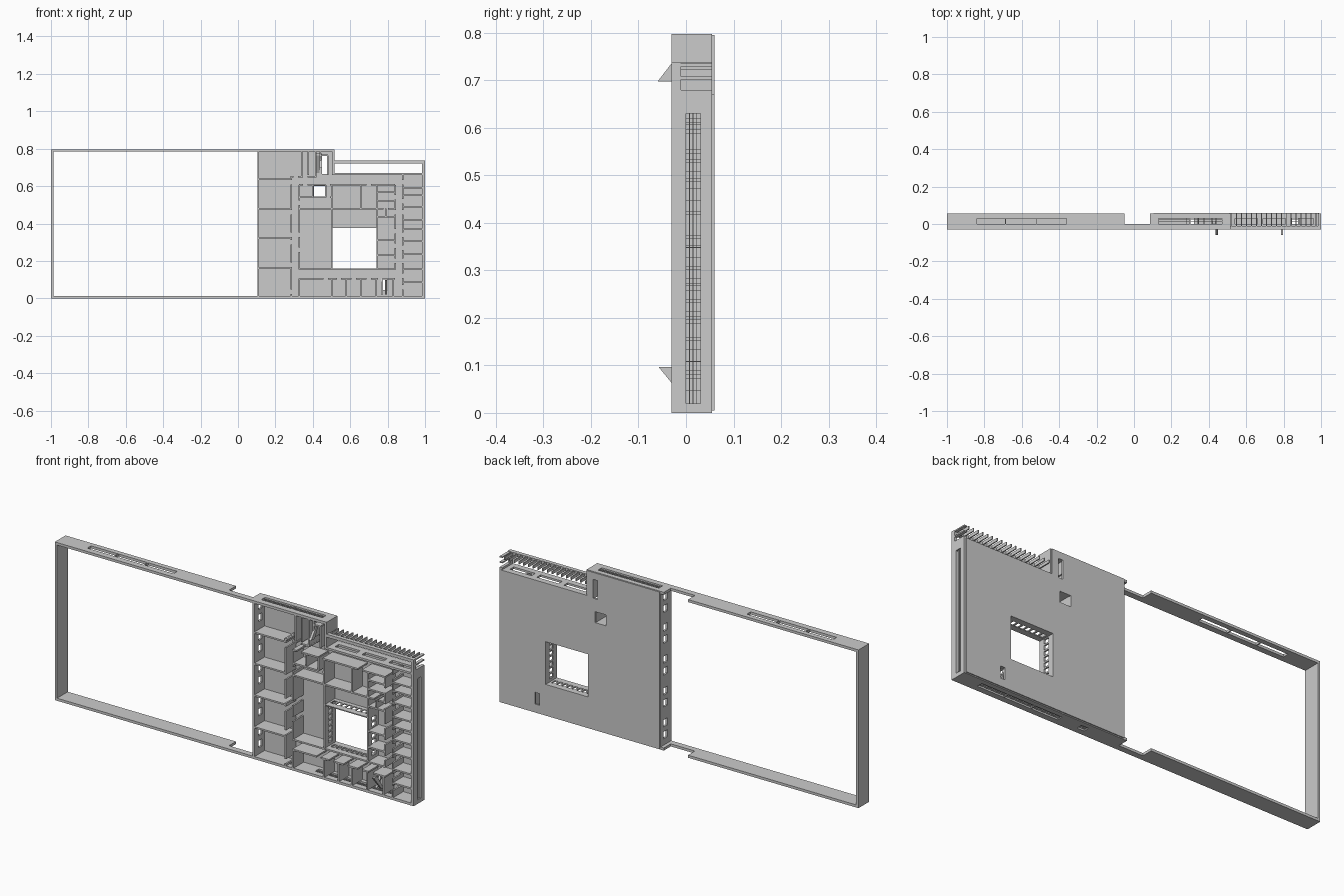
import bpy, bmesh

if "Cube" in bpy.data.objects:
    bpy.data.objects.remove(bpy.data.objects["Cube"])

Y0, Y1 = -0.03, 0.055      # wall top (open side) and floor side
T = 0.008                  # inner wall thickness


def finish(name, bm):
    bmesh.ops.recalc_face_normals(bm, faces=bm.faces)
    me = bpy.data.meshes.new(name)
    bm.to_mesh(me)
    bm.free()
    ob = bpy.data.objects.new(name, me)
    bpy.context.collection.objects.link(ob)
    return ob


def boxes(name, items):
    """One object from boxes given as (x0, x1, y0, y1, z0, z1)."""
    bm = bmesh.new()
    for x0, x1, y0, y1, z0, z1 in items:
        vs = bmesh.ops.create_cube(bm, size=1)["verts"]
        for v in vs:
            v.co.x = x0 if v.co.x < 0 else x1
            v.co.y = y0 if v.co.y < 0 else y1
            v.co.z = z0 if v.co.z < 0 else z1
    return finish(name, bm)


def span(axis, c0, c1, a, b, y0=Y0, y1=Y1):
    """Box running along x or z from a to b, c0..c1 across."""
    return (a, b, y0, y1, c0, c1) if axis == "x" else (c0, c1, y0, y1, a, b)


def wall(axis, c, a, b, *doors):
    """Inner wall centred on c, broken by door gaps given by centre."""
    out, s = [], a
    for d in sorted(doors):
        out.append(span(axis, c - T / 2, c + T / 2, s, d - 0.012))
        s = d + 0.012
    out.append(span(axis, c - T / 2, c + T / 2, s, b))
    return out


def window_wall(axis, c0, c1, a, b, wins, slats=0, w0=0.0, w1=0.03):
    """Wall with window openings (start, end) between depths w0 and w1."""
    out = [span(axis, c0, c1, a, b, Y0, w0), span(axis, c0, c1, a, b, w1, Y1)]
    s = a
    for p, q in wins:
        if p > s:
            out.append(span(axis, c0, c1, s, p, w0, w1))
        for i in range(slats):
            y = w0 + (w1 - w0) * (i + 1) / (slats + 1)
            m = (c0 + c1) / 2
            out.append(span(axis, m - 0.003, m + 0.003, p, q, y - 0.0008, y + 0.0008))
        s = q
    if s < b:
        out.append(span(axis, c0, c1, s, b, w0, w1))
    return out


def row(a, b, n, gap):
    """n equal openings between a and b, separated by gap."""
    w = (b - a - gap * (n - 1)) / n
    return [(a + i * (w + gap), a + i * (w + gap) + w) for i in range(n)]


# floor slab with courtyard, shaft and stair openings
holes = [(0.505, 0.74, 0.16, 0.375), (0.405, 0.465, 0.545, 0.60),
         (0.45, 0.475, 0.665, 0.76), (0.775, 0.80, 0.045, 0.105),
         (0.51, 1.1, 0.67, 0.9)]
xs = sorted({0.105, 0.99} | {v for h in holes for v in h[:2] if v < 1})
zs = sorted({0.005, 0.795} | {v for h in holes for v in h[2:] if v < 0.8})
bm = bmesh.new()
for xa, xb in zip(xs, xs[1:]):
    for za, zb in zip(zs, zs[1:]):
        mx, mz = (xa + xb) / 2, (za + zb) / 2
        if not any(h[0] < mx < h[1] and h[2] < mz < h[3] for h in holes):
            bm.faces.new([bm.verts.new((x, 0.05, z)) for x, z in
                          ((xa, za), (xb, za), (xb, zb), (xa, zb))])
bmesh.ops.remove_doubles(bm, verts=bm.verts, dist=1e-5)
ext = bmesh.ops.extrude_face_region(bm, geom=bm.faces[:], use_keep_orig=True)
for v in ext["geom"]:
    if isinstance(v, bmesh.types.BMVert):
        v.co.y = 0.06
finish("floor_slab", bm)

# open yard frame: left wall, long bars, thin links beside the building
top_wins = [(-0.84, -0.69), (-0.685, -0.525), (-0.52, -0.36)]
boxes("yard_frame",
      [span("z", -1, -0.987, 0, 0.797)]
      + window_wall("x", 0.784, 0.797, -0.987, -0.05, top_wins)
      + [span("x", 0, 0.013, -0.987, -0.05),
         span("x", 0, 0.013, -0.05, 0.085, Y0, 0),
         span("x", 0.784, 0.797, -0.05, 0.085, Y0, 0)])

# outer walls of the building
west = [(z + d, z + d + 0.035) for z in (0.03, 0.19, 0.35, 0.51, 0.665) for d in (0.015, 0.075)]
boxes("outer_walls",
      window_wall("x", 0, 0.013, 0.085, 1, [(0.28, 0.32)] + row(0.43, 0.88, 3, 0.004), 3)
      + window_wall("x", 0.784, 0.797, 0.085, 0.515, row(0.13, 0.47, 2, 0.006), 3)
      + window_wall("z", 0.103, 0.113, 0.013, 0.784, west)
      + window_wall("z", 0.985, 1, 0.013, 0.68, [(0.02, 0.63)], 3)
      + window_wall("x", 0.66, 0.67, 0.51, 0.985, row(0.54, 0.96, 3, 0.03))
      + [span("z", 0.503, 0.515, 0.66, 0.784)])

# terrace edge: low beam carrying a comb of fins
fins = [span("z", 0.52 + i * 0.0265, 0.525 + i * 0.0265, 0.722, 0.737, -0.01)
        for i in range(18)]
fins += [span("x", z, z + 0.006, 0.985, 1, -0.01) for z in (0.702, 0.729)]
boxes("terrace_comb", fins + [span("x", 0.722, 0.737, 0.51, 1, Y0, -0.01),
                              span("z", 0.985, 1, 0.68, 0.722, Y0, -0.01)])

# courtyard walls with rows of windows
boxes("courtyard_walls",
      window_wall("z", 0.497, 0.505, 0.155, 0.48, row(0.175, 0.37, 7, 0.008))
      + window_wall("z", 0.74, 0.748, 0.155, 0.48, row(0.175, 0.37, 7, 0.008))
      + window_wall("x", 0.152, 0.16, 0.505, 0.74, row(0.515, 0.73, 8, 0.008))
      + window_wall("x", 0.375, 0.380, 0.505, 0.74, row(0.515, 0.73, 8, 0.008)))

# west rooms
w = []
for z in (0.16, 0.32, 0.48, 0.637):
    w += wall("x", z, 0.11, 0.285)
w += wall("z", 0.285, 0.013, 0.655, 0.035, 0.18, 0.30, 0.34, 0.46, 0.62)
boxes("west_room_walls", w)

# north rooms and stair hall
w = wall("x", 0.65, 0.285, 0.42, 0.31, 0.36)
for x, a in ((0.34, 0.655), (0.375, 0.66), (0.415, 0.65), (0.44, 0.70)):
    w += wall("z", x, a, 0.784)
w += wall("x", 0.765, 0.44, 0.48) + wall("z", 0.48, 0.66, 0.765)
boxes("north_room_walls", w)

# middle ring around the courtyard
w = wall("x", 0.607, 0.325, 0.84, 0.36, 0.48, 0.70)
w += wall("x", 0.48, 0.325, 0.84, 0.79)
w += wall("x", 0.54, 0.325, 0.50, 0.48)
w += wall("z", 0.327, 0.155, 0.607, 0.26, 0.34, 0.51)
for x in (0.40, 0.468):
    w += wall("z", x, 0.54, 0.607)
for x in (0.50, 0.655, 0.743):
    w += wall("z", x, 0.48, 0.607)
w += wall("x", 0.155, 0.325, 0.50) + wall("x", 0.155, 0.745, 0.84)
for z in (0.23, 0.31, 0.435, 0.522, 0.567):
    w += wall("x", z, 0.745, 0.84)
w += wall("z", 0.79, 0.435, 0.48)
w += wall("z", 0.84, 0.155, 0.607, 0.20, 0.28, 0.36, 0.46, 0.54)
boxes("ring_room_walls", w)

# south and east rooms
w = wall("x", 0.105, 0.325, 0.84, 0.47, 0.54, 0.62, 0.70, 0.76)
for x in (0.327, 0.50, 0.58, 0.655, 0.74, 0.83):
    w += wall("z", x, 0.013, 0.105)
w += wall("z", 0.882, 0.013, 0.66, 0.06, 0.12, 0.20, 0.27, 0.34, 0.46, 0.52, 0.62)
for z in (0.085, 0.155, 0.235, 0.305, 0.37, 0.42, 0.49, 0.55, 0.592):
    w += wall("x", z, 0.882, 0.985)
boxes("south_east_room_walls", w)


# stair flights, rising past the wall tops
def flight(name, x0, x1, profile):
    bm = bmesh.new()
    f = bm.faces.new([bm.verts.new((x0, y, z)) for y, z in profile])
    for v in bmesh.ops.extrude_face_region(bm, geom=[f], use_keep_orig=True)["geom"]:
        if isinstance(v, bmesh.types.BMVert):
            v.co.x = x1
    finish(name, bm)


flight("north_stair_upper", 0.437, 0.449, [(-0.06, 0.697), (0.0, 0.775), (0.01, 0.775), (-0.03, 0.697)])
flight("north_stair_lower", 0.42, 0.436, [(0.05, 0.67), (0.0, 0.765), (0.0, 0.775), (0.05, 0.70)])
flight("south_stair_upper", 0.787, 0.797, [(-0.058, 0.097), (-0.03, 0.097), (0.02, 0.02), (0.005, 0.02)])
flight("south_stair_lower", 0.765, 0.776, [(0.05, 0.105), (0.0, 0.02), (0.012, 0.02), (0.05, 0.085)])
